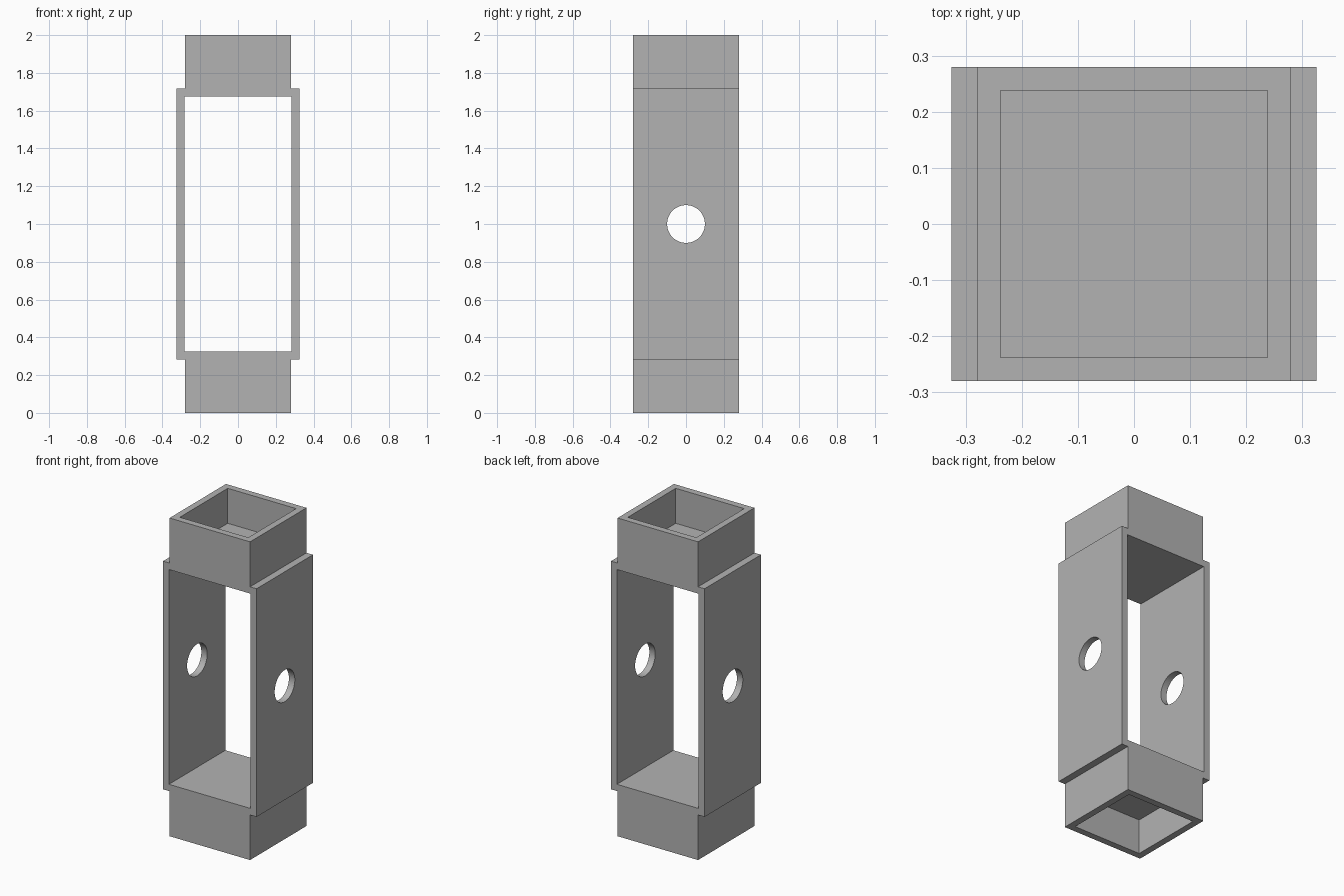
import bpy, bmesh
from mathutils import Matrix, Vector

default = bpy.data.objects.get("Cube")
if default:
    bpy.data.objects.remove(default, do_unlink=True)

grey = bpy.data.materials.new("plain grey")
grey.use_nodes = True
color = (0.45, 0.45, 0.45, 1)
grey.diffuse_color = color
grey.node_tree.nodes["Principled BSDF"].inputs["Base Color"].default_value = color


def finish(name, bm):
    mesh = bpy.data.meshes.new(name)
    bm.to_mesh(mesh)
    bm.free()
    mesh.materials.append(grey)
    obj = bpy.data.objects.new(name, mesh)
    bpy.context.collection.objects.link(obj)
    return obj


def box(name, x, y, z0, z1):
    """Box with half sizes x and y, spanning z0 to z1."""
    bm = bmesh.new()
    bmesh.ops.create_cube(bm, size=1, matrix=Matrix.Translation((0, 0, (z0 + z1) / 2))
                          @ Matrix.Diagonal((2 * x, 2 * y, z1 - z0, 1)))
    return finish(name, bm)


def cut(obj, cutter):
    cutter.hide_render = True
    cutter.hide_viewport = True
    mod = obj.modifiers.new(cutter.name, 'BOOLEAN')
    mod.operation = 'DIFFERENCE'
    mod.solver = 'EXACT'
    mod.object = cutter


def bake(obj, cutters):
    """Apply the cuts and remove the cutters."""
    bpy.context.view_layer.update()
    graph = bpy.context.evaluated_depsgraph_get()
    mesh = bpy.data.meshes.new_from_object(obj.evaluated_get(graph))
    obj.modifiers.clear()
    obj.data = mesh
    for c in cutters:
        bpy.data.objects.remove(c, do_unlink=True)


half, wall, low, height = 0.28, 0.042, 0.283, 2.0
side, floor = 0.325, 0.22

# Open rectangular frame
frame = box("frame", side, half, low, height - low)
opening = box("opening_cutter", side - 0.041, 0.5, low + wall, height - low - wall)
cut(frame, opening)

# Round hole through both side walls
bm = bmesh.new()
bmesh.ops.create_cone(bm, cap_ends=True, segments=64, radius1=0.1, radius2=0.1, depth=1,
                      matrix=Matrix.Translation((0, 0, 1)) @ Matrix.Rotation(1.5707963, 4, 'Y'))
hole = finish("hole_cutter", bm)
cut(frame, hole)
bake(frame, [opening, hole])

# Square sockets at both ends, closed toward the frame
for name, z_out, z_in in (("bottom_socket", 0, low), ("top_socket", height, height - low)):
    inward = 1 if z_in > z_out else -1
    socket = box(name, half, half, min(z_out, z_in), max(z_out, z_in))
    ends = sorted((z_out - inward * 0.1, z_out + inward * floor))
    pocket = box(name + "_cutter", half - wall, half - wall, *ends)
    cut(socket, pocket)
    bake(socket, [pocket])
